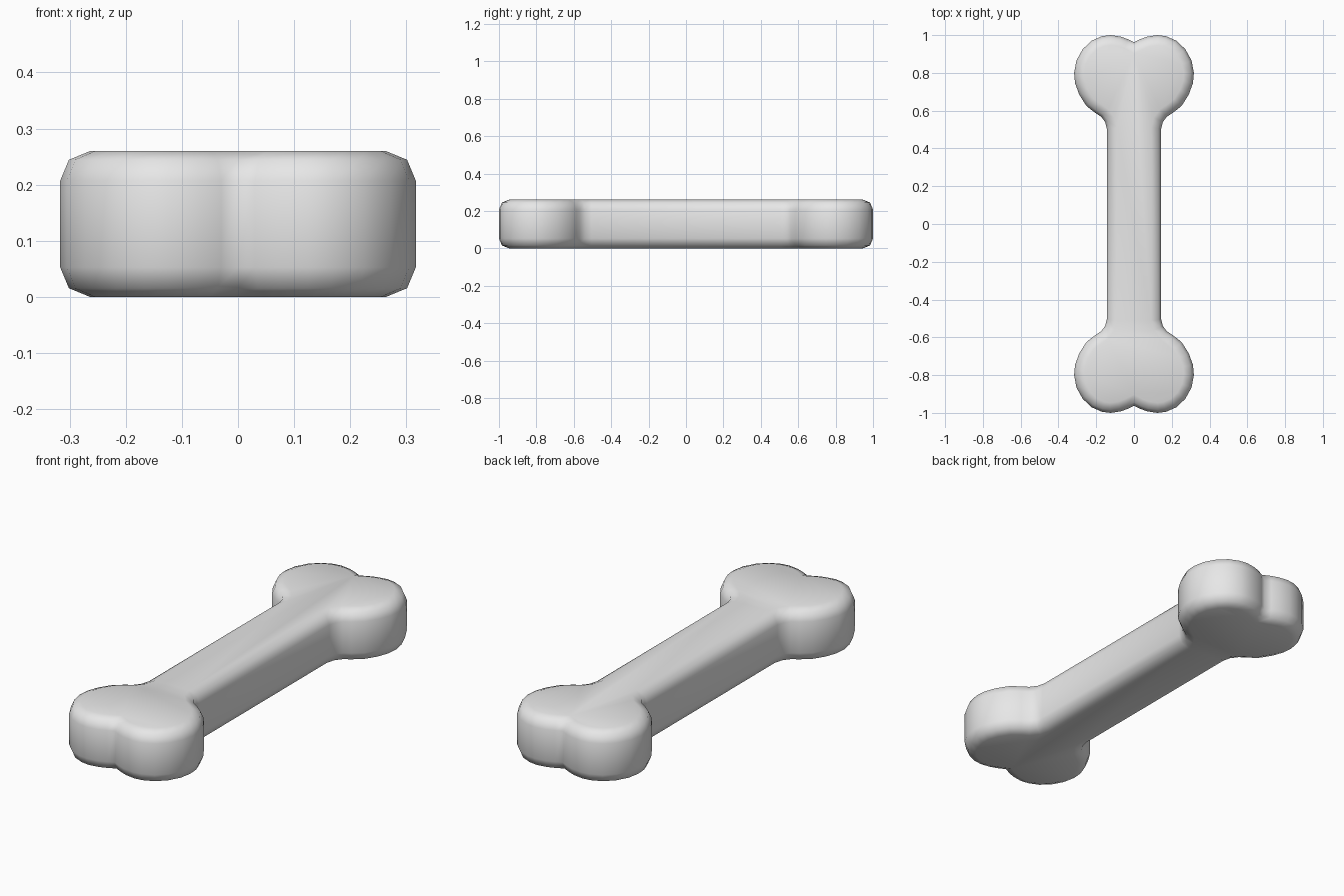
import bpy
import bmesh

if "Cube" in bpy.data.objects:
    bpy.data.objects.remove(bpy.data.objects["Cube"], do_unlink=True)

HEIGHT = 0.26
BEVEL = 0.053

# One quarter of the outline, from the shaft round the lobe to the notch
quarter = [
    (0.144, 0.505), (0.153, 0.54), (0.174, 0.568), (0.205, 0.588),
    (0.252, 0.625), (0.29, 0.685), (0.312, 0.745), (0.317, 0.80),
    (0.305, 0.865), (0.272, 0.925), (0.225, 0.97), (0.17, 0.994),
    (0.125, 1.0), (0.07, 0.992), (0.03, 0.977),
]
notch = (0, 0.962)

# Mirror to the back half, then to the full outline
back = quarter + [notch] + [(-x, y) for x, y in reversed(quarter)]
outline = back + [(-x, -y) for x, y in back]

# Extrude the outline
bm = bmesh.new()
base = bm.faces.new([bm.verts.new((x, y, 0)) for x, y in outline])
top = bmesh.ops.extrude_face_region(bm, geom=[base], use_keep_orig=True)
bmesh.ops.translate(bm, vec=(0, 0, HEIGHT),
                    verts=[v for v in top["geom"] if isinstance(v, bmesh.types.BMVert)])
bmesh.ops.recalc_face_normals(bm, faces=bm.faces)

# Round the top and bottom rims
rims = [e for e in bm.edges if abs(e.verts[0].co.z - e.verts[1].co.z) < 0.001]
bmesh.ops.bevel(bm, geom=rims, offset=BEVEL, offset_type='OFFSET',
                segments=2, profile=0.5, affect='EDGES')
for f in bm.faces:
    f.smooth = True

mesh = bpy.data.meshes.new("bone")
bm.to_mesh(mesh)
bm.free()
bone = bpy.data.objects.new("bone", mesh)
bpy.context.collection.objects.link(bone)

# Plain grey material
grey = bpy.data.materials.new("light grey")
grey.use_nodes = True
color = (0.8, 0.8, 0.8, 1)
grey.diffuse_color = color
grey.node_tree.nodes["Principled BSDF"].inputs["Base Color"].default_value = color
mesh.materials.append(grey)
